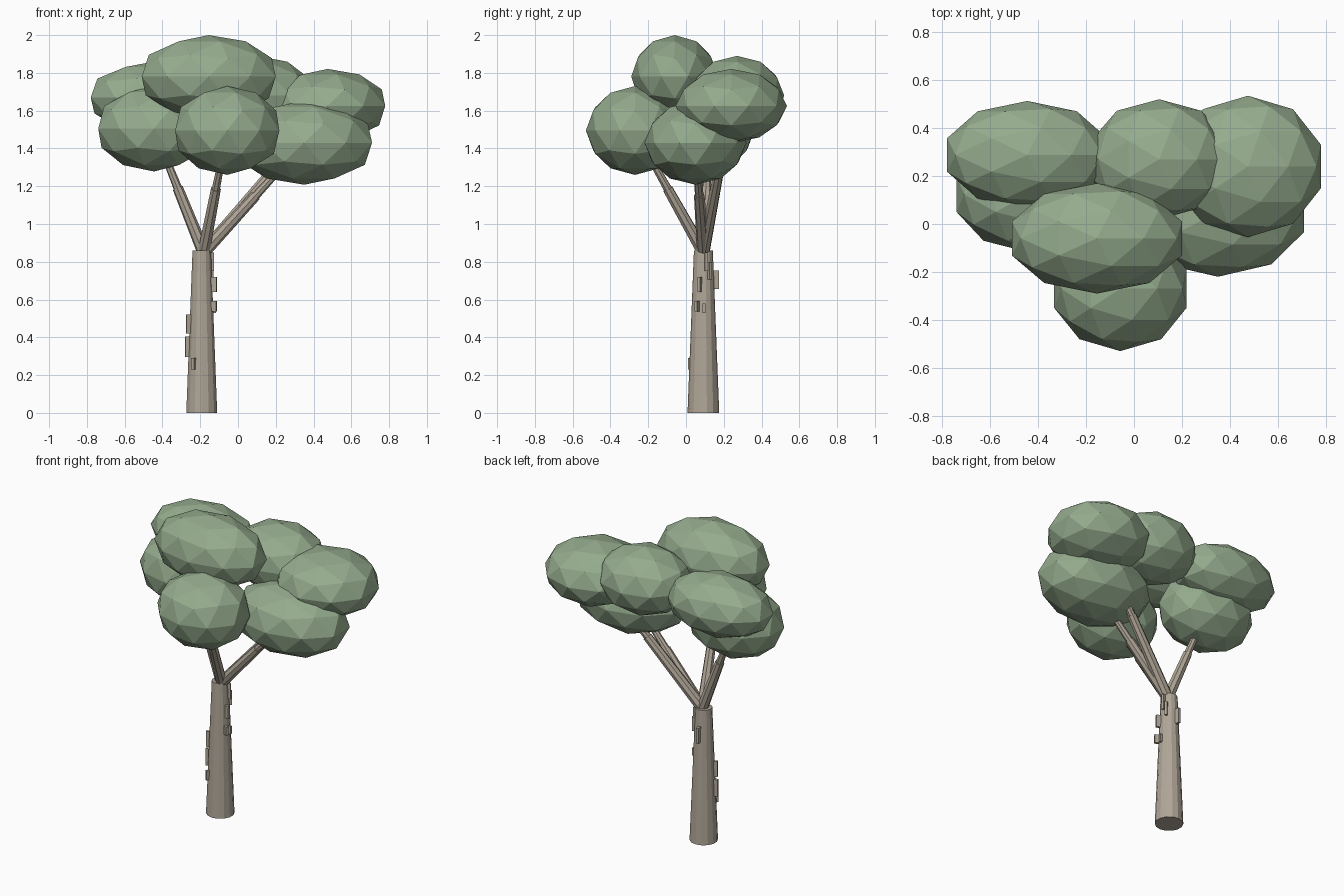
import bpy, math
from mathutils import Vector, Matrix

if "Cube" in bpy.data.objects:
    bpy.data.objects.remove(bpy.data.objects["Cube"])


def material(name, rgb):
    m = bpy.data.materials.new(name)
    m.diffuse_color = (*rgb, 1)
    m.use_nodes = True
    m.node_tree.nodes["Principled BSDF"].inputs["Base Color"].default_value = m.diffuse_color
    return m


LEAF = material("leaf green", (0.30, 0.41, 0.27))
BARK = material("bark grey brown", (0.44, 0.385, 0.315))


def finish(name, mat):
    ob = bpy.context.object
    ob.name = name
    ob.data.materials.append(mat)
    return ob


def tapered(name, a, b, r1, r2, sides):
    a, b = Vector(a), Vector(b)
    d = b - a
    bpy.ops.mesh.primitive_cone_add(vertices=sides, radius1=r1, radius2=r2, depth=d.length,
                                    location=(a + b) / 2,
                                    rotation=d.to_track_quat('Z', 'Y').to_euler())
    return finish(name, BARK)


# Foliage clumps: centre and radii
clumps = {
    "top_clump": ((-0.155, -0.06, 1.78), (0.373, 0.23, 0.22)),
    "front_clump": ((-0.057, -0.27, 1.495), (0.29, 0.26, 0.235)),
    "right_low_clump": ((0.35, 0.05, 1.43), (0.378, 0.27, 0.222)),
    "right_back_clump": ((0.475, 0.24, 1.625), (0.32, 0.295, 0.196)),
    "middle_back_clump": ((0.105, 0.27, 1.68), (0.30, 0.25, 0.21)),
    "left_back_clump": ((-0.445, 0.288, 1.67), (0.352, 0.225, 0.19)),
    "left_low_clump": ((-0.445, 0.124, 1.505), (0.31, 0.24, 0.227)),
}
for name, (c, r) in clumps.items():
    bpy.ops.mesh.primitive_ico_sphere_add(subdivisions=2, radius=1, location=c)
    finish(name, LEAF).scale = r

# Trunk
TX, TY = -0.192, 0.092
tapered("trunk", (TX, TY, 0), (TX, TY, 0.86), 0.084, 0.05, 14)

# Branches: thick lower half, thin upper half reaching into a clump
fork = Vector((TX + 0.01, TY, 0.85))
for name in ("front_clump", "right_low_clump", "right_back_clump", "left_low_clump"):
    end = Vector(clumps[name][0])
    mid = fork.lerp(end, 0.52)
    part = name.replace("clump", "branch")
    tapered(part + "_lower", fork, mid, 0.034, 0.028, 8)
    tapered(part + "_upper", fork.lerp(end, 0.45), end, 0.024, 0.016, 8)

# Bark flakes: angle, middle height, height, outer radius
flakes = [(197, 0.47, 0.10, 0.086), (192, 0.35, 0.11, 0.09), (238, 0.26, 0.06, 0.092),
          (-17, 0.68, 0.08, 0.083), (-27, 0.565, 0.055, 0.088), (3, 0.555, 0.05, 0.075),
          (33, 0.75, 0.09, 0.07), (97, 0.705, 0.10, 0.083), (15, 0.80, 0.10, 0.066)]
for i, (deg, z, h, r) in enumerate(flakes):
    a = math.radians(deg)
    rc = r - 0.02
    bpy.ops.mesh.primitive_cube_add(size=1, rotation=(0, 0, a),
                                    location=(TX + rc * math.cos(a), TY + rc * math.sin(a), z))
    finish(f"bark_flake_{i + 1}", BARK).scale = (0.04, 0.016, h)
